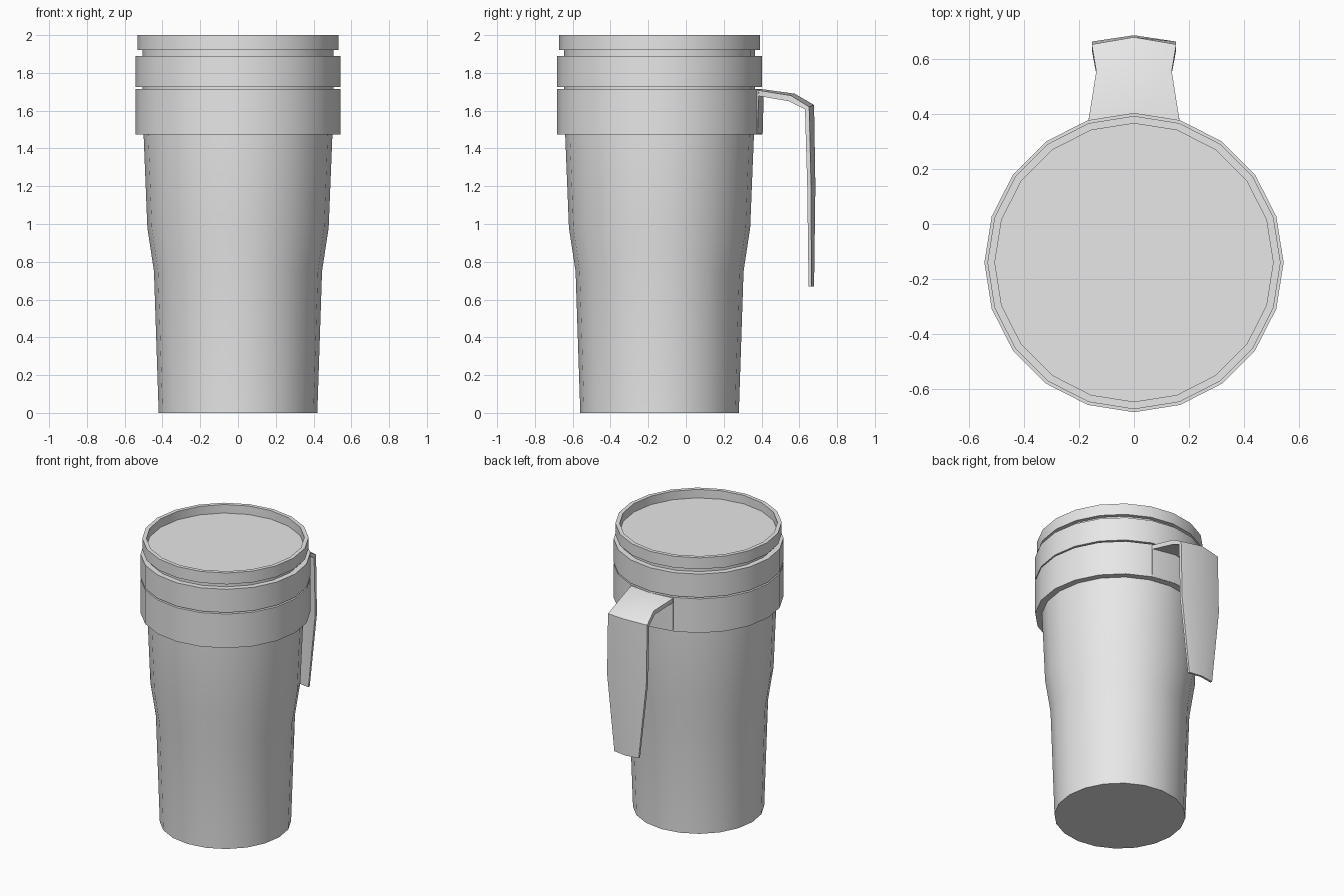
import bpy, bmesh, math
from mathutils import Vector

cube = bpy.data.objects.get("Cube")
if cube:
    bpy.data.objects.remove(cube, do_unlink=True)

SIDES = 20
AXIS_Y = -0.14

grey = bpy.data.materials.new("light grey")
grey.use_nodes = True
grey.diffuse_color = (0.8, 0.8, 0.8, 1)
grey.node_tree.nodes["Principled BSDF"].inputs["Base Color"].default_value = (0.8, 0.8, 0.8, 1)


def finish(name, bm, angle):
    bmesh.ops.remove_doubles(bm, verts=bm.verts, dist=0.0005)
    bmesh.ops.recalc_face_normals(bm, faces=bm.faces)
    mesh = bpy.data.meshes.new(name)
    bm.to_mesh(mesh)
    bm.free()
    mesh.materials.append(grey)
    obj = bpy.data.objects.new(name, mesh)
    bpy.context.collection.objects.link(obj)
    bpy.ops.object.select_all(action='DESELECT')
    obj.select_set(True)
    bpy.context.view_layer.objects.active = obj
    bpy.ops.object.shade_smooth_by_angle(angle=math.radians(angle))
    return obj


def lathe(name, profile):
    """Turn a (radius, height) profile around the cup axis."""
    bm = bmesh.new()
    verts = [bm.verts.new((r, 0, z)) for r, z in profile]
    edges = [bm.edges.new(pair) for pair in zip(verts, verts[1:])]
    bmesh.ops.spin(bm, geom=verts + edges, cent=(0, 0, 0), axis=(0, 0, 1),
                   angle=math.tau, steps=SIDES)
    obj = finish(name, bm, 30)
    obj.location.y = AXIS_Y


def ridged_strip(name, sections):
    """Loft a strip with a centre ridge.
    Section: half width, ridge (y, z), side (y, z), inward offset (y, z)."""
    bm = bmesh.new()
    rings = []
    for w, ridge, side, offset in sections:
        outer = [Vector((-w, *side)), Vector((0, *ridge)), Vector((w, *side))]
        inner = [p + Vector((0, *offset)) for p in reversed(outer)]
        rings.append([bm.verts.new(p) for p in outer + inner])
    for a, b in zip(rings, rings[1:]):
        for i in range(6):
            j = (i + 1) % 6
            bm.faces.new((a[i], a[j], b[j], b[i]))
    for ring in (rings[0], rings[-1]):
        bm.faces.new((ring[0], ring[1], ring[4], ring[5]))
        bm.faces.new((ring[1], ring[2], ring[3], ring[4]))
    finish(name, bm, 24)


# Tapered cup with its wide collar
lathe("cup_body", [(0, 0), (0.42, 0), (0.445, 0.75), (0.48, 0.98), (0.50, 1.475),
                   (0.543, 1.475), (0.543, 1.715), (0, 1.715)])

# Lid with a band, a groove and a raised rim around a sunken top
lathe("lid", [(0, 1.70), (0.505, 1.70), (0.505, 1.725), (0.543, 1.725), (0.543, 1.89),
              (0.505, 1.89), (0.505, 1.92), (0.532, 1.92), (0.532, 2), (0.505, 2),
              (0.505, 1.94), (0, 1.94)])

# Thin plate joining the handle to the collar
ridged_strip("handle_mount", [
    (0.166, (0.406, 1.476), (0.379, 1.476), (-0.02, 0)),
    (0.166, (0.412, 1.70), (0.385, 1.70), (-0.02, 0)),
])

# Arm reaching back from the collar, then the hanging grip
ridged_strip("handle", [
    (0.166, (0.395, 1.715), (0.37, 1.71), (0, -0.03)),
    (0.137, (0.575, 1.69), (0.555, 1.68), (-0.01, -0.03)),
    (0.153, (0.678, 1.63), (0.652, 1.62), (-0.022, -0.012)),
    (0.153, (0.685, 1.20), (0.662, 1.20), (-0.02, 0)),
    (0.095, (0.678, 0.67), (0.664, 0.67), (-0.015, 0)),
])
